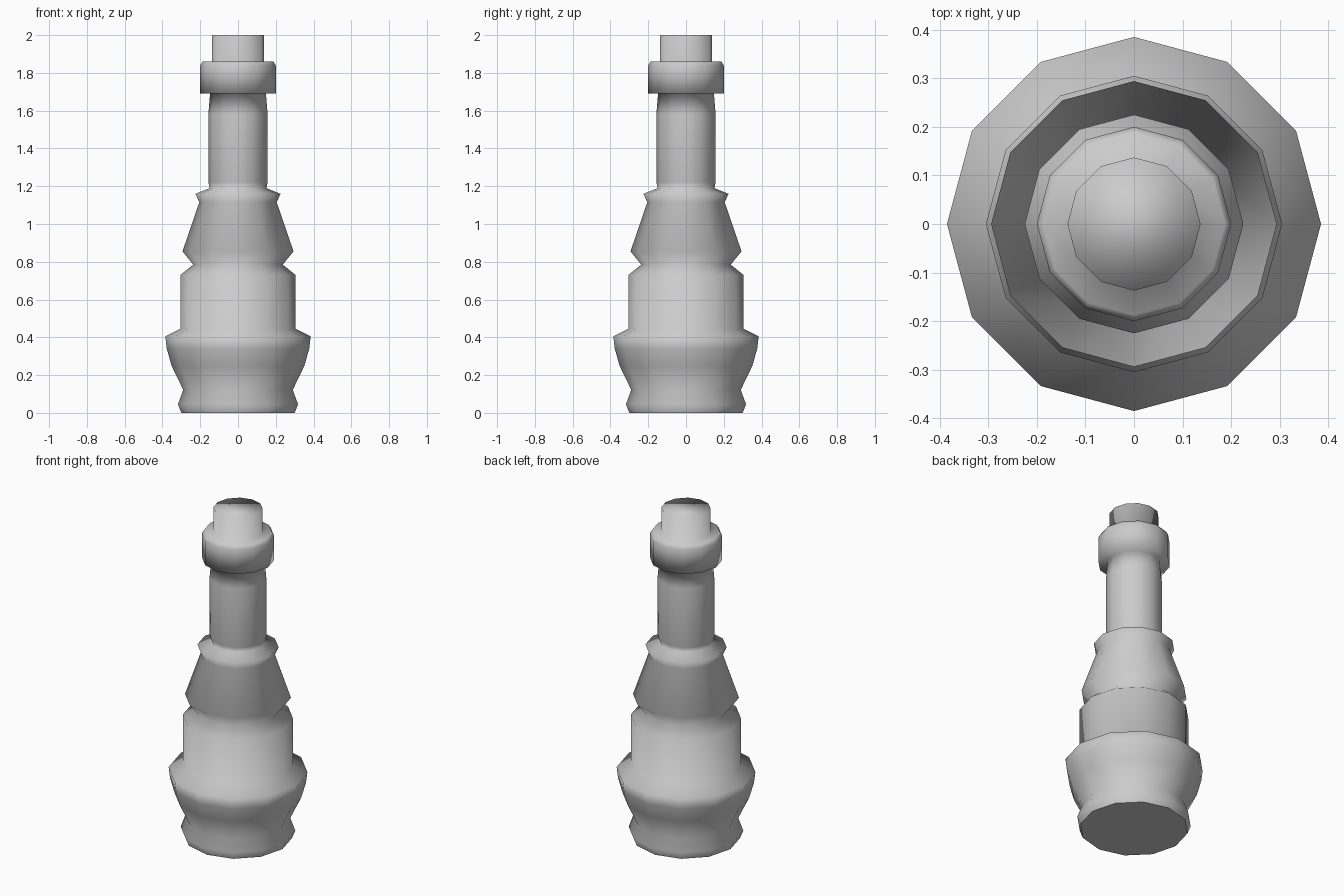
import bpy, bmesh
from math import sin, cos, pi

if "Cube" in bpy.data.objects:
    bpy.data.objects.remove(bpy.data.objects["Cube"])

SIDES = 12


def lathe(name, profile):
    """Revolve (radius, height) points about z and cap both ends."""
    bm = bmesh.new()
    rings = [[bm.verts.new((r * cos(2 * pi * i / SIDES), r * sin(2 * pi * i / SIDES), z))
              for i in range(SIDES)] for r, z in profile]
    for low, high in zip(rings, rings[1:]):
        for i in range(SIDES):
            j = (i + 1) % SIDES
            bm.faces.new((low[i], low[j], high[j], high[i]))
    base = bm.faces.new(rings[0][::-1])
    bm.faces.new(rings[-1])
    for f in bm.faces:
        f.smooth = True
    # crisp flat underside
    base.smooth = False
    for e in base.edges:
        e.smooth = False
    mesh = bpy.data.meshes.new(name)
    bm.to_mesh(mesh)
    bm.free()
    obj = bpy.data.objects.new(name, mesh)
    bpy.context.collection.objects.link(obj)
    return obj


lathe("turned_bottle", [
    # foot and flared bowl
    (0.30, 0), (0.318, 0.045), (0.29, 0.122), (0.352, 0.25), (0.377, 0.34), (0.385, 0.405),
    # straight drum
    (0.305, 0.445), (0.305, 0.73), (0.237, 0.785),
    # tapered shoulder and ring
    (0.294, 0.855), (0.205, 1.115), (0.225, 1.16),
    # neck
    (0.15, 1.19), (0.157, 1.22), (0.157, 1.58), (0.148, 1.69),
    # collar and spout
    (0.20, 1.69), (0.20, 1.84), (0.187, 1.86), (0.137, 1.86), (0.137, 2.0),
])
